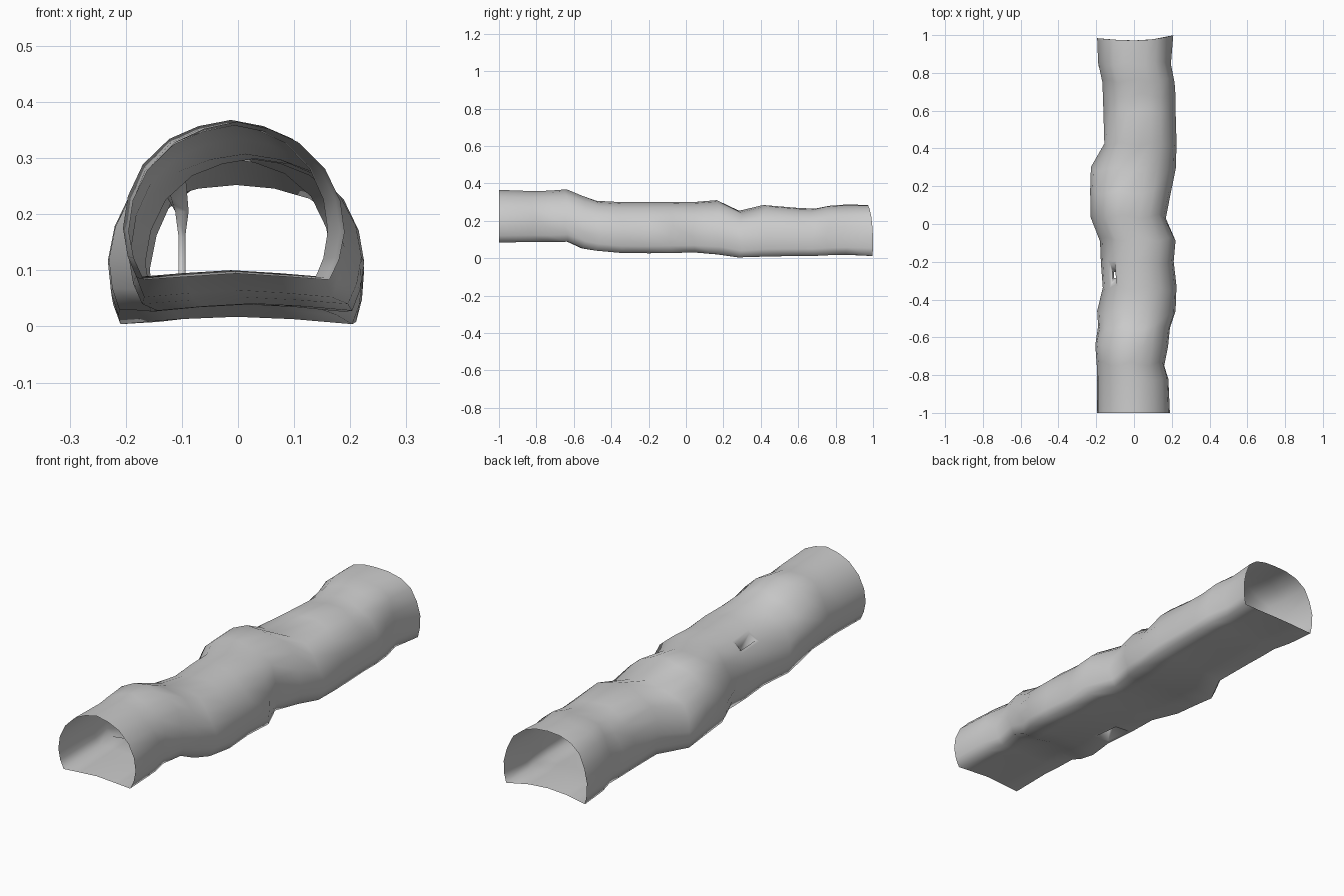
import bpy, bmesh, math
from mathutils import Vector

if "Cube" in bpy.data.objects:
    bpy.data.objects.remove(bpy.data.objects["Cube"])

# Tunnel stations: y, left x, right x, floor z, roof z
STATIONS = [
    (-1.0, -.195, .19, .083, .365), (-.82, -.195, .182, .087, .358),
    (-.74, -.197, .16, .085, .361), (-.64, -.205, .18, .088, .368),
    (-.55, -.19, .19, .052, .335), (-.47, -.195, .22, .04, .307),
    (-.34, -.165, .225, .028, .299), (-.2, -.175, .21, .026, .299),
    (-.08, -.18, .22, .028, .299), (.04, -.23, .168, .03, .30),
    (.17, -.232, .195, .02, .31), (.29, -.228, .222, .004, .252),
    (.42, -.157, .225, .008, .284), (.6, -.162, .22, .012, .268),
    (.68, -.164, .22, .012, .265), (.76, -.168, .215, .016, .28),
    (.85, -.19, .195, .018, .286), (1.0, -.195, .208, .012, .285),
]
# Half cross-sections from roof to floor: (share of width, share of height)
FRONT = [(0, 1), (.3, .955), (.57, .87), (.82, .70), (.96, .50), (1, .30),
         (.95, .13), (.86, 0), (.45, .02), (0, .04)]
BACK = [(0, 1), (.3, .985), (.58, .92), (.80, .79), (.93, .58), (1, .36),
        (.99, .15), (.95, 0), (.45, .045), (0, .06)]


def section(t):
    half = [(a[0] + (b[0] - a[0]) * t, a[1] + (b[1] - a[1]) * t)
            for a, b in zip(FRONT, BACK)]
    return half + [(-u, v) for u, v in half[-2:0:-1]]


# Open rock shell
bm = bmesh.new()
rings = []
for i, (y, left, right, low, high) in enumerate(STATIONS):
    ring = []
    for j, (u, v) in enumerate(section((y + 1) / 2)):
        x = (left + right) / 2 + u * (right - left) / 2
        yy = y
        if y == 1.0:  # ragged rear mouth
            yy = .972 + (.028 if u > 0 else .012) * u * u
        elif i:
            yy += .012 * math.sin(j * 1.7 + i)
        ring.append(bm.verts.new((x, yy, low + v * (high - low))))
    rings.append(ring)
n = len(rings[0])
for a, b in zip(rings, rings[1:]):
    for j in range(n):
        k = (j + 1) % n
        bm.faces.new((a[j], a[k], b[k], b[j]))
bm.normal_update()


# Openings where the hollow pillar meets roof and floor
def opening(target):
    face = min(bm.faces, key=lambda f: (f.calc_center_median() - Vector(target)).length)
    bmesh.ops.inset_individual(bm, faces=[face], thickness=.018)
    c = face.calc_center_median()
    loop = sorted(face.verts, key=lambda p: math.atan2(p.co.y - c.y, p.co.x - c.x))
    bm.faces.remove(face)
    return loop


top = opening((-.105, -.27, .27))
bottom = opening((-.10, -.27, .03))


# Thin pillar walls
def waist(z, rx, ry):
    return [bm.verts.new((-.1 + sx * rx, -.27 + sy * ry, z))
            for sx, sy in ((-1, -1), (1, -1), (1, 1), (-1, 1))]


pillar = [top, waist(.205, .012, .024), waist(.16, .006, .016),
          waist(.09, .006, .018), bottom]
for a, b in zip(pillar, pillar[1:]):
    for j in range(4):
        k = (j + 1) % 4
        bm.faces.new((a[j], a[k], b[k], b[j]))

bmesh.ops.recalc_face_normals(bm, faces=bm.faces[:])
mesh = bpy.data.meshes.new("cave_tunnel")
bm.to_mesh(mesh)
bm.free()
tunnel = bpy.data.objects.new("cave_tunnel", mesh)
bpy.context.collection.objects.link(tunnel)
bpy.context.view_layer.objects.active = tunnel
tunnel.select_set(True)
bpy.ops.object.shade_smooth()
